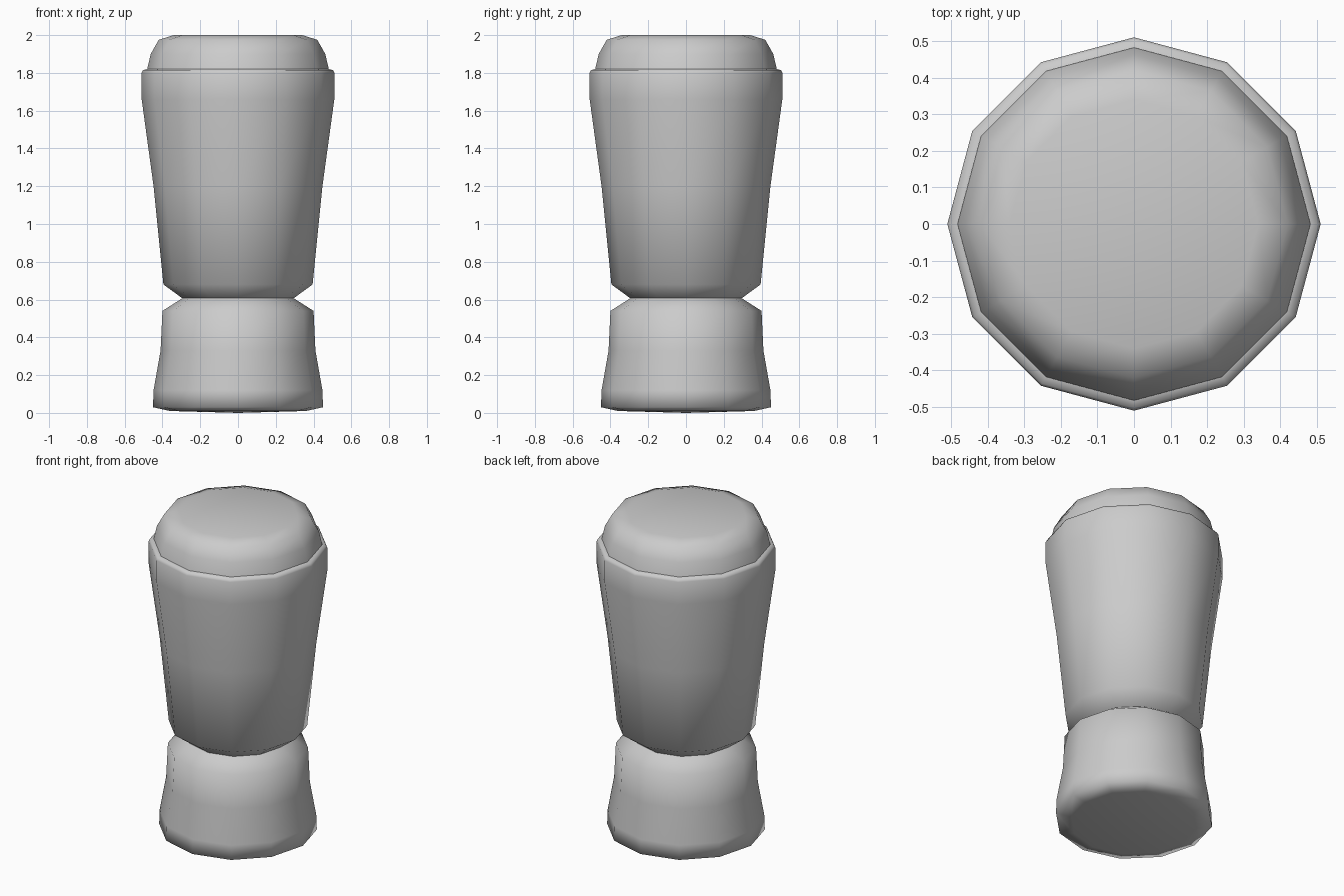
import bpy
import bmesh
import math

if "Cube" in bpy.data.objects:
    bpy.data.objects.remove(bpy.data.objects["Cube"])

SIDES = 12


def lathe(name, profile, angle=80):
    """Revolve (radius, z) points, listed bottom to top; radius 0 closes an end."""
    bm = bmesh.new()
    rings = []
    for r, z in profile:
        if r == 0:
            rings.append([bm.verts.new((0, 0, z))] * SIDES)
        else:
            rings.append([bm.verts.new((r * math.cos(math.tau * i / SIDES),
                                        r * math.sin(math.tau * i / SIDES), z))
                          for i in range(SIDES)])
    for low, high in zip(rings, rings[1:]):
        for i in range(SIDES):
            j = (i + 1) % SIDES
            # Drop repeated pole vertices so the ends become triangles
            corners = list(dict.fromkeys((low[i], low[j], high[j], high[i])))
            bm.faces.new(corners)
    mesh = bpy.data.meshes.new(name)
    bm.to_mesh(mesh)
    bm.free()
    obj = bpy.data.objects.new(name, mesh)
    bpy.context.collection.objects.link(obj)
    bpy.ops.object.select_all(action='DESELECT')
    obj.select_set(True)
    bpy.context.view_layer.objects.active = obj
    bpy.ops.object.shade_smooth_by_angle(angle=math.radians(angle))
    return obj


# Flared foot below the waist
lathe("base", [(0, 0.0), (0.36, 0.01), (0.45, 0.03), (0.447, 0.12),
               (0.41, 0.33), (0.40, 0.54), (0.295, 0.607)])

# Tapered main body, ending in a narrow ledge at the top
lathe("body", [(0.295, 0.607), (0.395, 0.68), (0.447, 1.20), (0.51, 1.66),
               (0.51, 1.80), (0.503, 1.815), (0.482, 1.82)])

# Rounded cap set inside the ledge
lathe("cap", [(0.482, 1.815), (0.462, 1.90), (0.42, 1.975), (0.34, 2.0), (0, 2.0)])
